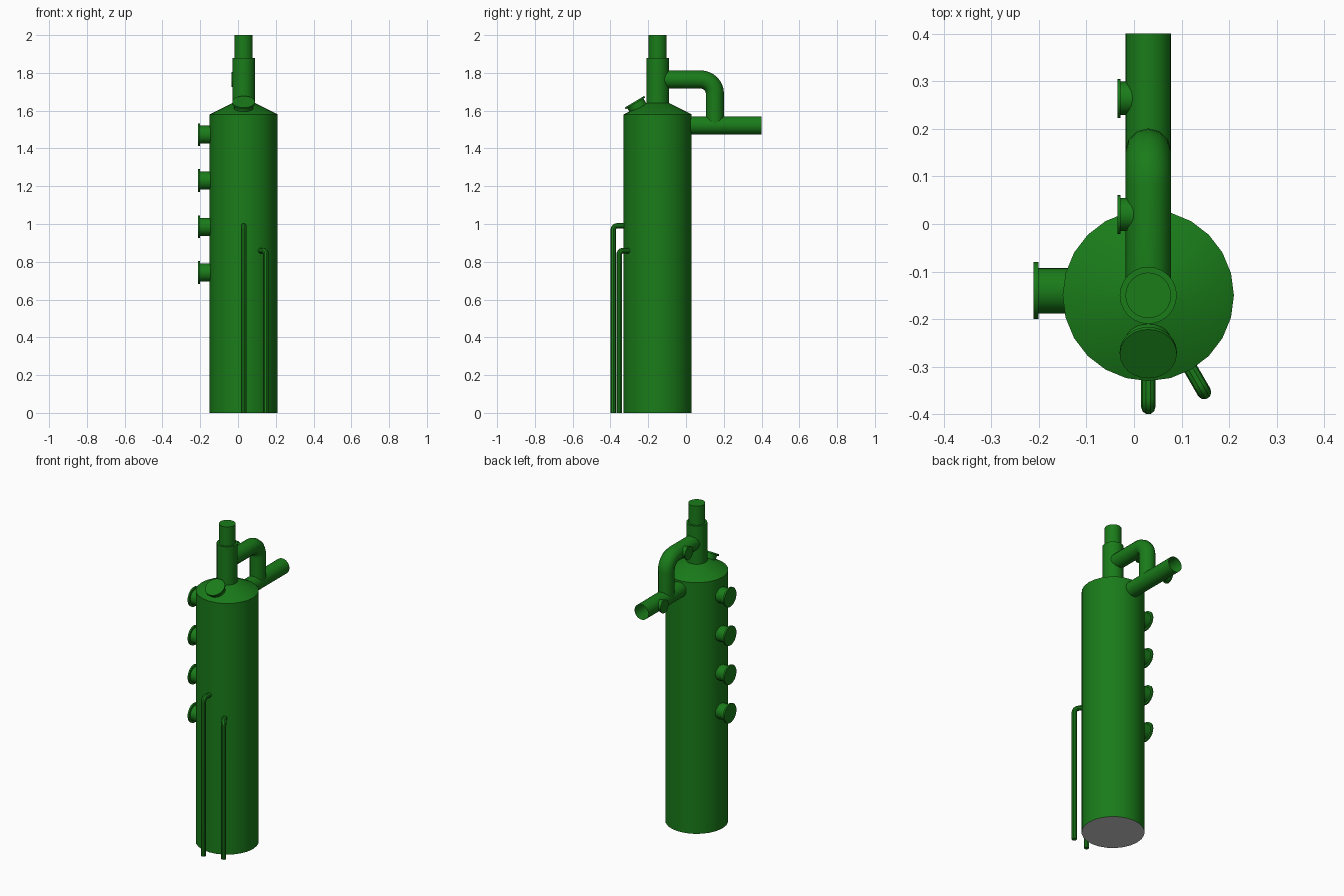
import bpy, bmesh, math
from mathutils import Vector

if "Cube" in bpy.data.objects:
    bpy.data.objects.remove(bpy.data.objects["Cube"])

CX, CY = 0.03, -0.15          # tank axis
green = bpy.data.materials.new("green_paint")
green.diffuse_color = (0.01, 0.2, 0.01, 1)
green.use_nodes = True
green.node_tree.nodes["Principled BSDF"].inputs["Base Color"].default_value = green.diffuse_color


def finish(ob, mat=green):
    if mat:
        ob.data.materials.append(mat)
    bpy.ops.object.select_all(action='DESELECT')
    ob.select_set(True)
    bpy.context.view_layer.objects.active = ob
    bpy.ops.object.shade_smooth_by_angle(angle=math.radians(35))
    return ob


def lathe(name, profile, origin, axis=(0, 0, 1), sides=24, cap_start=True, cap_end=True):
    """Turn (radius, height) rings around an axis."""
    bm = bmesh.new()
    rings = [[bm.verts.new((r * math.cos(2 * math.pi * i / sides),
                            r * math.sin(2 * math.pi * i / sides), h))
              for i in range(sides)] for r, h in profile]
    for a, b in zip(rings, rings[1:]):
        for i in range(sides):
            j = (i + 1) % sides
            bm.faces.new((a[i], a[j], b[j], b[i]))
    if cap_start:
        bm.faces.new(rings[0][::-1])
    if cap_end:
        bm.faces.new(rings[-1])
    me = bpy.data.meshes.new(name)
    bm.to_mesh(me)
    bm.free()
    ob = bpy.data.objects.new(name, me)
    bpy.context.collection.objects.link(ob)
    ob.location = origin
    ob.rotation_euler = Vector(axis).to_track_quat('Z', 'Y').to_euler()
    return finish(ob)


def bent_pipe(name, start, corner, end, radius, bend, res=4):
    """Round pipe with one filleted right-angle corner."""
    s, c, e = Vector(start), Vector(corner), Vector(end)
    u, v = (s - c).normalized(), (e - c).normalized()
    pts = [s]
    for k in range(9):
        t = math.pi / 2 * k / 8
        pts.append(c + u * bend * (1 - math.sin(t)) + v * bend * (1 - math.cos(t)))
    pts.append(e)
    cu = bpy.data.curves.new(name, 'CURVE')
    cu.dimensions = '3D'
    cu.bevel_depth = radius
    cu.bevel_resolution = res
    cu.use_fill_caps = True
    sp = cu.splines.new('POLY')
    sp.points.add(len(pts) - 1)
    for p, q in zip(sp.points, pts):
        p.co = (*q, 1)
    ob = bpy.data.objects.new(name, cu)
    bpy.context.collection.objects.link(ob)
    bpy.ops.object.select_all(action='DESELECT')
    ob.select_set(True)
    bpy.context.view_layer.objects.active = ob
    bpy.ops.object.convert(target='MESH')
    return finish(bpy.context.object)


def nozzle(name, face, axis, neck_r, flange_r, length, thick=0.01):
    """Flanged stub; face is the centre of the outer disc."""
    a = Vector(axis).normalized()
    profile = [(neck_r, 0), (neck_r, length - thick),
               (flange_r, length - thick), (flange_r, length)]
    return lathe(name, profile, Vector(face) - a * length, a)


# tank with conical roof, and bare grey underside
lathe("tank", [(0.18, 0), (0.18, 1.58), (0.06, 1.64)], (CX, CY, 0), cap_start=False)
bpy.ops.mesh.primitive_circle_add(vertices=24, radius=0.18, fill_type='NGON',
                                  location=(CX, CY, 0), rotation=(math.pi, 0, 0))
bpy.context.object.name = "tank_underside"

# stepped stack
lathe("stack", [(0.06, 1.63), (0.06, 1.88), (0.048, 1.88), (0.048, 2.0)], (CX, CY, 0))

# open outlet pipe and bypass from stack
lathe("outlet_pipe", [(0.048, 0), (0.048, 0.4)], (CX, 0, 1.522), (0, 1, 0),
      cap_start=False, cap_end=False)
bent_pipe("bypass_pipe", (CX, -0.12, 1.765), (CX, 0.153, 1.765), (CX, 0.153, 1.53),
          0.048, 0.075)

# flanged nozzles: tank side, pipes, roof
for i, z in enumerate((0.743, 0.985, 1.23, 1.473)):
    nozzle(f"side_nozzle_{i + 1}", (-0.211, -0.14, z), (-1, 0, 0), 0.048, 0.06, 0.08)
for name, y, z in (("bypass_port", 0.02, 1.765), ("outlet_port", 0.264, 1.522)):
    nozzle(name, (-0.035, y, z), (-1, 0, 0), 0.035, 0.041, 0.045, 0.007)
tilt = math.radians(31)
nozzle("roof_nozzle", (CX, -0.273, 1.647), (0, -math.sin(tilt), math.cos(tilt)),
       0.05, 0.06, 0.06)

# thin drain pipes standing beside the tank
for i, (deg, top) in enumerate(((-90, 0.99), (-60, 0.858))):
    d = Vector((math.cos(math.radians(deg)), math.sin(math.radians(deg)), 0))
    c = Vector((CX, CY, 0))
    up = Vector((0, 0, top))
    bent_pipe(f"drain_pipe_{i + 1}", c + d * 0.17 + up, c + d * 0.235 + up, c + d * 0.235,
              0.015, 0.02, 3)
